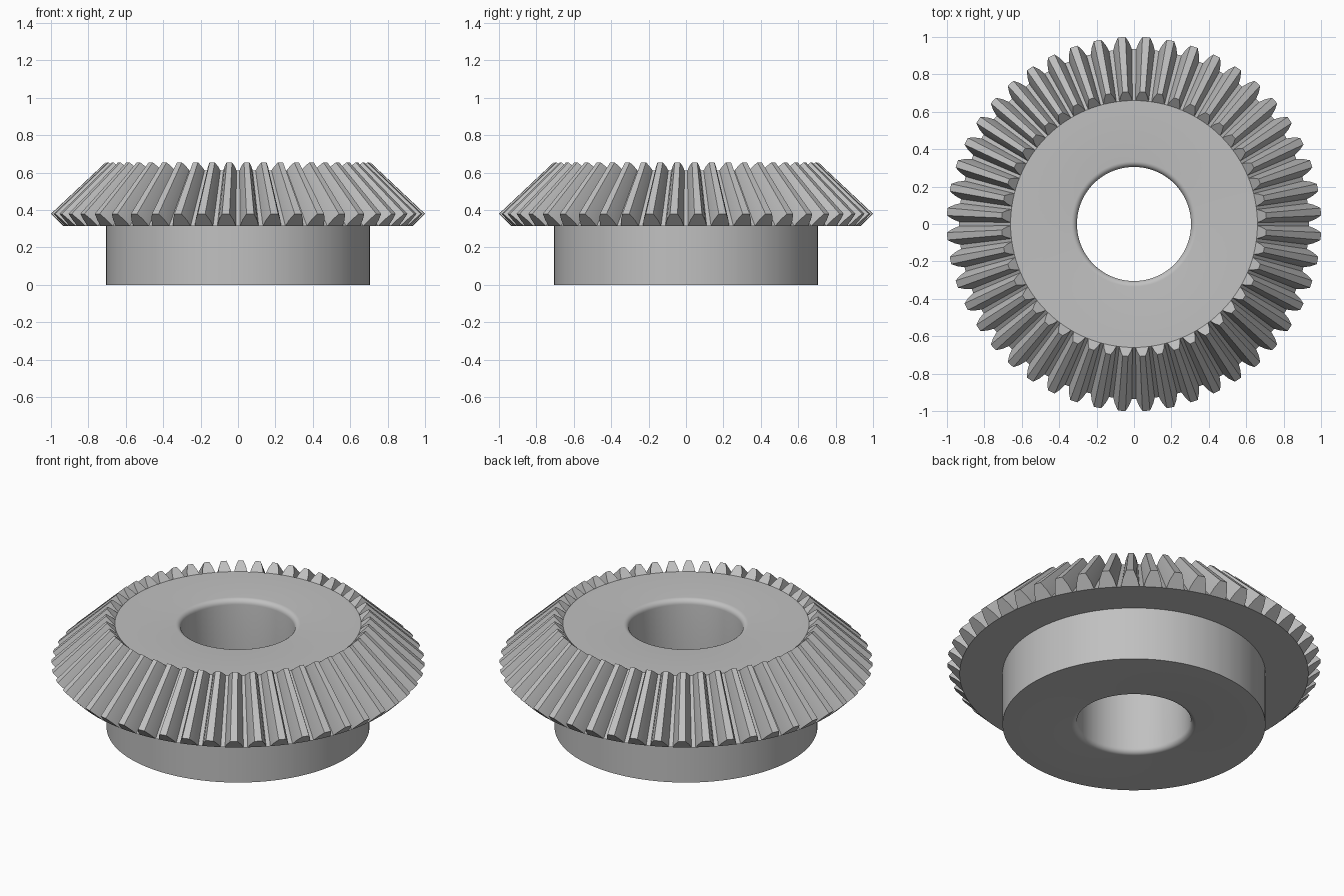
import bpy, bmesh, math

if "Cube" in bpy.data.objects:
    bpy.data.objects.remove(bpy.data.objects["Cube"], do_unlink=True)

TEETH = 48
STEP = 2 * math.pi / TEETH
ROOT_OUT, TIP_OUT = (0.935, 0.315), (1.001, 0.38)
ROOT_IN, TIP_IN = (0.66, 0.612), (0.708, 0.655)
HUB_R, BORE_R, FILLET = 0.705, 0.305, 0.03
TOP, BOTTOM = ROOT_IN[1], 0.0
# tooth section: half angle at each height fraction
ROOT_A = 0.053
FLANK = [(ROOT_A, 0), (0.040, 0.5), (0.020, 1)]

bm = bmesh.new()


def polar(r, z, a):
    return bm.verts.new((r * math.cos(a), r * math.sin(a), z))


def bridge(ring_a, ring_b):
    n = len(ring_a)
    for i in range(n):
        j = (i + 1) % n
        bm.faces.new((ring_a[i], ring_a[j], ring_b[j], ring_b[i]))


# angles shared by every round ring: three under each tooth
centres = [(i + 0.5) * STEP for i in range(TEETH)]
angles = [c + d for c in centres for d in (-ROOT_A, 0, ROOT_A)]


def ring(r, z):
    return [polar(r, z, a) for a in angles]


# turned body: top face, filleted bore, hub and back face
profile = [ROOT_IN]
arc = [i * math.pi / 12 for i in range(7)]
for t in arc:
    profile.append((BORE_R + FILLET * (1 - math.sin(t)),
                    TOP - FILLET * (1 - math.cos(t))))
for t in reversed(arc):
    profile.append((BORE_R + FILLET * (1 - math.sin(t)),
                    BOTTOM + FILLET * (1 - math.cos(t))))
profile += [(HUB_R, BOTTOM), (HUB_R, ROOT_OUT[1]), ROOT_OUT]
rings = [ring(r, z) for r, z in profile]
for a, b in zip(rings, rings[1:]):
    bridge(a, b)
inner, outer = rings[0], rings[-1]


def tooth_end(root, tip, centre, first, last):
    """Section of one tooth from one root corner over the tip to the other."""
    pts = [first]
    section = [(-a, h) for a, h in FLANK[1:]] + [(a, h) for a, h in FLANK[:0:-1]]
    for a, h in section:
        r, z = (p + (q - p) * h for p, q in zip(root, tip))
        pts.append(polar(r, z, centre + a))
    return pts + [last]


# conical teeth and the valleys between them
for i, c in enumerate(centres):
    k = 3 * i
    o = tooth_end(ROOT_OUT, TIP_OUT, c, outer[k], outer[k + 2])
    n = tooth_end(ROOT_IN, TIP_IN, c, inner[k], inner[k + 2])
    for j in range(len(o) - 1):
        bm.faces.new((o[j], o[j + 1], n[j + 1], n[j]))
    bm.faces.new(o + [outer[k + 1]])
    bm.faces.new(n + [inner[k + 1]])
    m = (k + 3) % len(outer)
    bm.faces.new((outer[k + 2], outer[m], inner[m], inner[k + 2]))

bmesh.ops.recalc_face_normals(bm, faces=bm.faces)
mesh = bpy.data.meshes.new("bevel_gear")
bm.to_mesh(mesh)
bm.free()
gear = bpy.data.objects.new("bevel_gear", mesh)
bpy.context.collection.objects.link(gear)

# plain grey metal
mat = bpy.data.materials.new("grey_metal")
mat.use_nodes = True
colour = (0.53, 0.53, 0.53, 1)
mat.diffuse_color = colour
mat.node_tree.nodes["Principled BSDF"].inputs["Base Color"].default_value = colour
mesh.materials.append(mat)

bpy.ops.object.select_all(action="DESELECT")
gear.select_set(True)
bpy.context.view_layer.objects.active = gear
bpy.ops.object.shade_smooth_by_angle(angle=math.radians(25))
